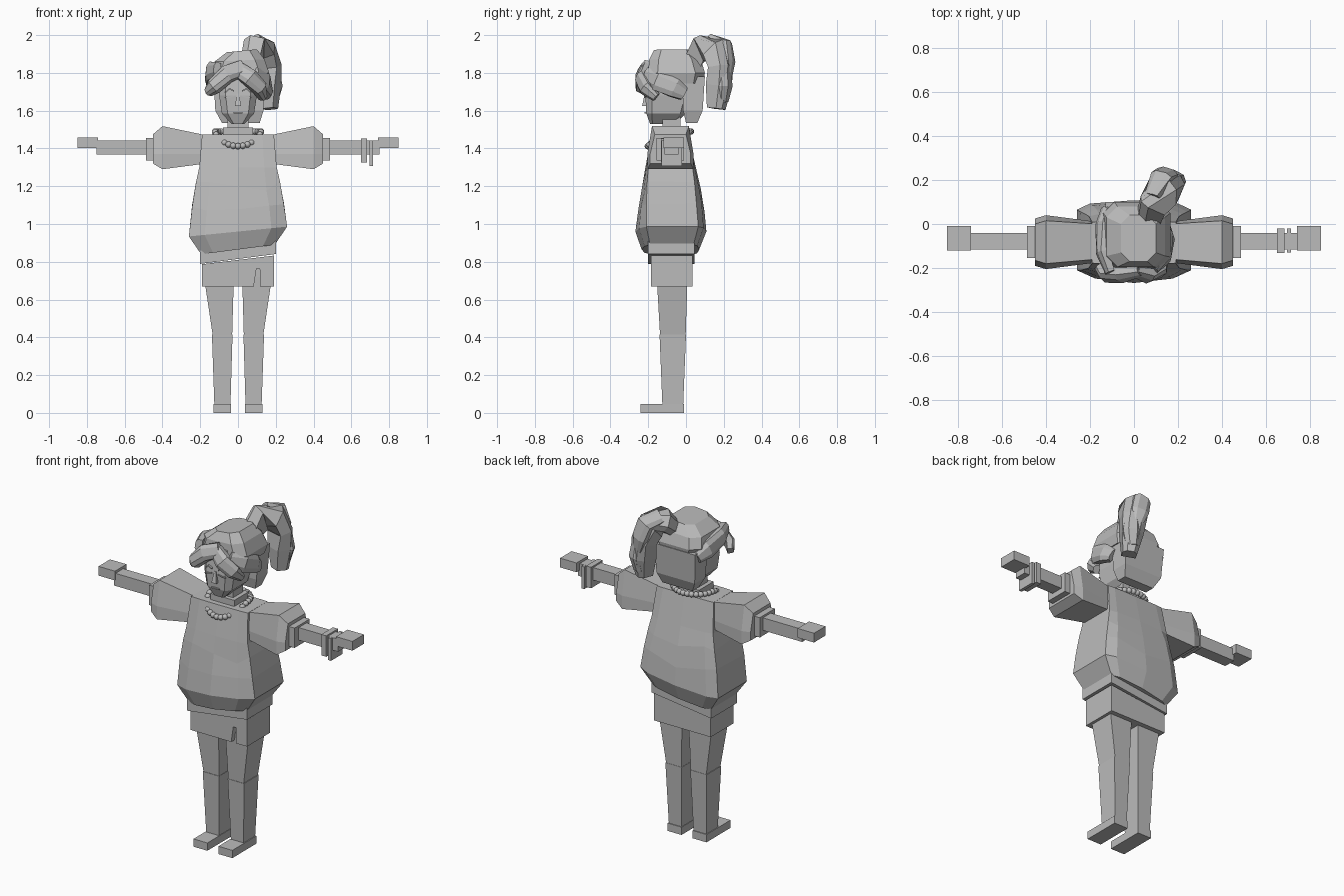
import bpy, bmesh, math, random
from mathutils import Vector

random.seed(4)
grey = bpy.data.materials.new("plain_grey")
grey.diffuse_color = (0.5, 0.5, 0.5, 1)


def finish(name, bm):
    bmesh.ops.recalc_face_normals(bm, faces=bm.faces)
    me = bpy.data.meshes.new(name)
    bm.to_mesh(me)
    bm.free()
    me.materials.append(grey)
    ob = bpy.data.objects.new(name, me)
    bpy.context.collection.objects.link(ob)
    return ob


def loft(name, rings):
    """Skin a stack of equal-length rings and cap both ends."""
    bm = bmesh.new()
    vs = [[bm.verts.new(p) for p in r] for r in rings]
    n = len(vs[0])
    for a, b in zip(vs, vs[1:]):
        for i in range(n):
            bm.faces.new((a[i], a[(i + 1) % n], b[(i + 1) % n], b[i]))
    bm.faces.new(vs[0])
    bm.faces.new(vs[-1])
    return finish(name, bm)


def rect(x0, x1, y0, y1, z, slope=0):
    return [(x, y, z + slope * x) for x, y in ((x0, y0), (x1, y0), (x1, y1), (x0, y1))]


def box(name, x0, x1, y0, y1, z0, z1, slope=0):
    return loft(name, [rect(x0, x1, y0, y1, z0, slope), rect(x0, x1, y0, y1, z1, slope)])


def octa(x0, x1, y0, y1, z, c=0.04, tilt=0):
    """Rectangle with cut corners; tilt raises the +x side."""
    pts = [(x0 + c, y0), (x1 - c, y0), (x1, y0 + c), (x1, y1 - c),
           (x1 - c, y1), (x0 + c, y1), (x0, y1 - c), (x0, y0 + c)]
    return [(x, y, z + tilt * x) for x, y in pts]


def lock(name, path, centre=(0.01, -0.05)):
    """Strand of hair: path of (x, y, z, half_width, half_thickness)."""
    ps = [Vector(p[:3]) for p in path]
    rings = []
    for i, p in enumerate(path):
        t = (ps[min(i + 1, len(ps) - 1)] - ps[max(i - 1, 0)]).normalized()
        v = ps[i] - Vector((centre[0], centre[1], ps[i].z - 0.03))
        v = (v - t * v.dot(t)).normalized()
        u = t.cross(v)
        w, h = p[3], p[4]
        rings.append([ps[i] + u * (a * w) + v * (b * h)
                      for a, b in ((-1, -1), (1, -1), (1, 0.4), (0.5, 1), (-0.5, 1), (-1, 0.4))])
    return loft(name, rings)


# Legs, feet and arms on both sides
for s, side in ((-1, "left"), (1, "right")):
    def sx(a, b):
        return (a, b) if s > 0 else (-b, -a)
    box(side + "_foot", *sx(0.037, 0.13), -0.24, -0.01, 0, 0.047)
    loft(side + "_lower_leg", [rect(*sx(0.04, 0.125), -0.125, -0.015, 0.04),
                               rect(*sx(0.029, 0.138), -0.14, 0.0, 0.415)])
    loft(side + "_upper_leg", [rect(*sx(0.031, 0.133), -0.137, -0.002, 0.405),
                               rect(*sx(0.022, 0.18), -0.155, 0.008, 0.72)])

    # Puffed sleeve
    def slab(x, yt0, yt1, yb0, yb1, zb, zm, zt):
        return [(s * x, y, z) for y, z in ((yb0, zb), (yb1, zb), (yb1, zm), (yt1, zt), (yt0, zt), (yb0, zm))]
    loft(side + "_sleeve", [slab(0.17, -0.16, 0.0, -0.175, 0.01, 1.32, 1.37, 1.47),
                            slab(0.40, -0.18, 0.015, -0.205, 0.04, 1.29, 1.37, 1.518),
                            slab(0.45, -0.165, 0.0, -0.19, 0.025, 1.32, 1.37, 1.475)])
    box(side + "_cuff", *sx(0.44, 0.487), -0.155, -0.01, 1.335, 1.455)
    box(side + "_forearm", *sx(0.48, 0.75), -0.115, -0.04, 1.367, 1.443)
    box(side + "_hand", *sx(0.74, 0.85), -0.12, -0.01, 1.402, 1.458)

# Bracelets
box("wide_bracelet", 0.65, 0.683, -0.132, -0.02, 1.325, 1.452)
box("thin_bracelet", 0.695, 0.714, -0.13, -0.02, 1.308, 1.442)

# Skirt with a front slit, and a slanted waistband
skirt = loft("skirt", [rect(-0.19, 0.19, -0.185, 0.035, 0.67),
                       rect(-0.19, 0.19, -0.185, 0.035, 0.81, 0.12)])
slit = loft("slit_cutter", [rect(0.083, 0.117, -0.25, -0.15, 0.6),
                            rect(0.085, 0.117, -0.25, -0.15, 0.68),
                            rect(0.098, 0.115, -0.25, -0.15, 0.765)])
slit.hide_render = True
slit.hide_set(True)
cut = skirt.modifiers.new("slit", 'BOOLEAN')
cut.object = slit
cut.solver = 'EXACT'
box("waistband", -0.2, 0.2, -0.2, 0.045, 0.815, 0.885, 0.13)


# Loose shirt with centre creases and small folds
def shirt_ring(z, a, f0, f1, b0, b1, tilt=0, fold=0):
    pts = [(0, f1), (a * 0.68, f1 * 0.65 + f0 * 0.35), (a, f0), (a, b0), (a * 0.77, b0 * 0.35 + b1 * 0.65),
           (0, b1), (-a * 0.77, b0 * 0.35 + b1 * 0.65), (-a, b0), (-a, f0), (-a * 0.68, f1 * 0.65 + f0 * 0.35)]
    return [(x, y, z + tilt * x + random.uniform(-fold, fold)) for x, y in pts]


loft("shirt", [shirt_ring(0.865, 0.195, -0.19, -0.235, 0.04, 0.07, 0.13),
               shirt_ring(0.96, 0.26, -0.21, -0.268, 0.065, 0.108, 0.1),
               shirt_ring(1.09, 0.243, -0.21, -0.252, 0.055, 0.098, 0, 0.03),
               shirt_ring(1.2, 0.222, -0.205, -0.232, 0.045, 0.078, 0, 0.03),
               shirt_ring(1.30, 0.205, -0.2, -0.215, 0.035, 0.052),
               shirt_ring(1.475, 0.19, -0.178, -0.182, 0.008, 0.012)])

# Collar and neck
box("collar", -0.08, 0.08, -0.15, -0.01, 1.46, 1.512)
box("neck", -0.055, 0.055, -0.125, -0.03, 1.5, 1.62)

# Bead necklace
bm = bmesh.new()
for i in range(30):
    a = 2 * math.pi * i / 30
    front = max(0, math.cos(a))
    r = bmesh.ops.create_icosphere(bm, subdivisions=2, radius=0.017)
    p = (0.122 * math.sin(a), -0.088 - 0.115 * math.cos(a), 1.49 - 0.078 * front ** 1.3)
    bmesh.ops.translate(bm, vec=p, verts=r["verts"])
for f in bm.faces:
    f.smooth = True
finish("necklace", bm)


# Head tapering to the chin
def head_ring(z, a, front, back, c):
    return octa(-a, a, front, back, z, c)


loft("head", [head_ring(1.53, 0.035, -0.19, -0.06, 0.012),
              head_ring(1.585, 0.085, -0.21, 0.0, 0.03),
              head_ring(1.68, 0.1, -0.215, 0.03, 0.035),
              head_ring(1.83, 0.105, -0.2, 0.04, 0.04)])

# Face details
for s, side in ((-1, "left"), (1, "right")):
    for label, za, zb, h in (("brow", 1.70, 1.712, 0.008), ("closed_eye", 1.675, 1.668, 0.005)):
        xs = (s * 0.022, s * 0.045, s * 0.068)
        zs = (za, zb, za - 0.008)
        loft(side + "_" + label, [[(x, -0.222, z), (x, -0.205, z), (x, -0.205, z + h), (x, -0.222, z + h)]
                                  for x, z in zip(xs, zs)])
loft("nose", [rect(-0.016, 0.016, -0.232, -0.21, 1.625), rect(-0.006, 0.006, -0.219, -0.21, 1.69)])
box("mouth", -0.025, 0.025, -0.219, -0.2, 1.585, 1.592)

# Hair: crown and long back section
loft("hair_crown", [octa(-0.12, 0.15, -0.18, 0.09, 1.745, 0.05),
                    octa(-0.14, 0.165, -0.2, 0.1, 1.80, 0.05),
                    octa(-0.125, 0.14, -0.195, 0.08, 1.865, 0.05, 0.05),
                    octa(-0.06, 0.1, -0.17, 0.04, 1.915, 0.04, 0.1)])
loft("hair_back", [rect(-0.085, 0.115, 0.0, 0.06, 1.535),
                   rect(-0.12, 0.135, -0.015, 0.088, 1.6),
                   rect(-0.13, 0.145, -0.02, 0.1, 1.78)])

# Fringe and side locks
lock("left_fringe", [(0.03, -0.215, 1.83, 0.04, 0.02), (-0.06, -0.235, 1.795, 0.045, 0.028),
                     (-0.13, -0.235, 1.73, 0.04, 0.026), (-0.16, -0.2, 1.70, 0.025, 0.018)])
lock("right_fringe", [(0.0, -0.215, 1.82, 0.04, 0.02), (0.065, -0.24, 1.775, 0.045, 0.025),
                      (0.12, -0.215, 1.72, 0.04, 0.025), (0.135, -0.16, 1.67, 0.022, 0.018)])
lock("left_side_lock", [(-0.11, -0.22, 1.82, 0.035, 0.02), (-0.145, -0.13, 1.81, 0.05, 0.025),
                        (-0.145, 0.0, 1.78, 0.05, 0.025), (-0.125, 0.07, 1.75, 0.03, 0.02)])
lock("right_side_lock", [(0.09, -0.21, 1.79, 0.04, 0.02), (0.145, -0.15, 1.76, 0.055, 0.025),
                         (0.16, -0.06, 1.72, 0.05, 0.022), (0.145, -0.01, 1.69, 0.035, 0.018)])

# Ponytail arching up from the crown and falling behind
tail = (0.09, 0.02)
lock("ponytail", [(0.065, 0.04, 1.87, 0.05, 0.05), (0.085, 0.09, 1.935, 0.065, 0.06),
                  (0.13, 0.16, 1.92, 0.07, 0.065), (0.16, 0.19, 1.83, 0.07, 0.05),
                  (0.165, 0.18, 1.73, 0.06, 0.055), (0.17, 0.165, 1.61, 0.04, 0.04)], tail)
lock("ponytail_outer_strand", [(0.08, 0.13, 1.975, 0.04, 0.015), (0.125, 0.215, 1.945, 0.05, 0.03),
                               (0.15, 0.23, 1.86, 0.05, 0.025), (0.165, 0.225, 1.78, 0.03, 0.015)], tail)
lock("ponytail_lower_strand", [(0.175, 0.19, 1.82, 0.04, 0.04), (0.185, 0.2, 1.73, 0.05, 0.04),
                               (0.175, 0.19, 1.65, 0.035, 0.03)], tail)
box("hair_tie", 0.03, 0.115, 0.02, 0.08, 1.85, 1.9)
